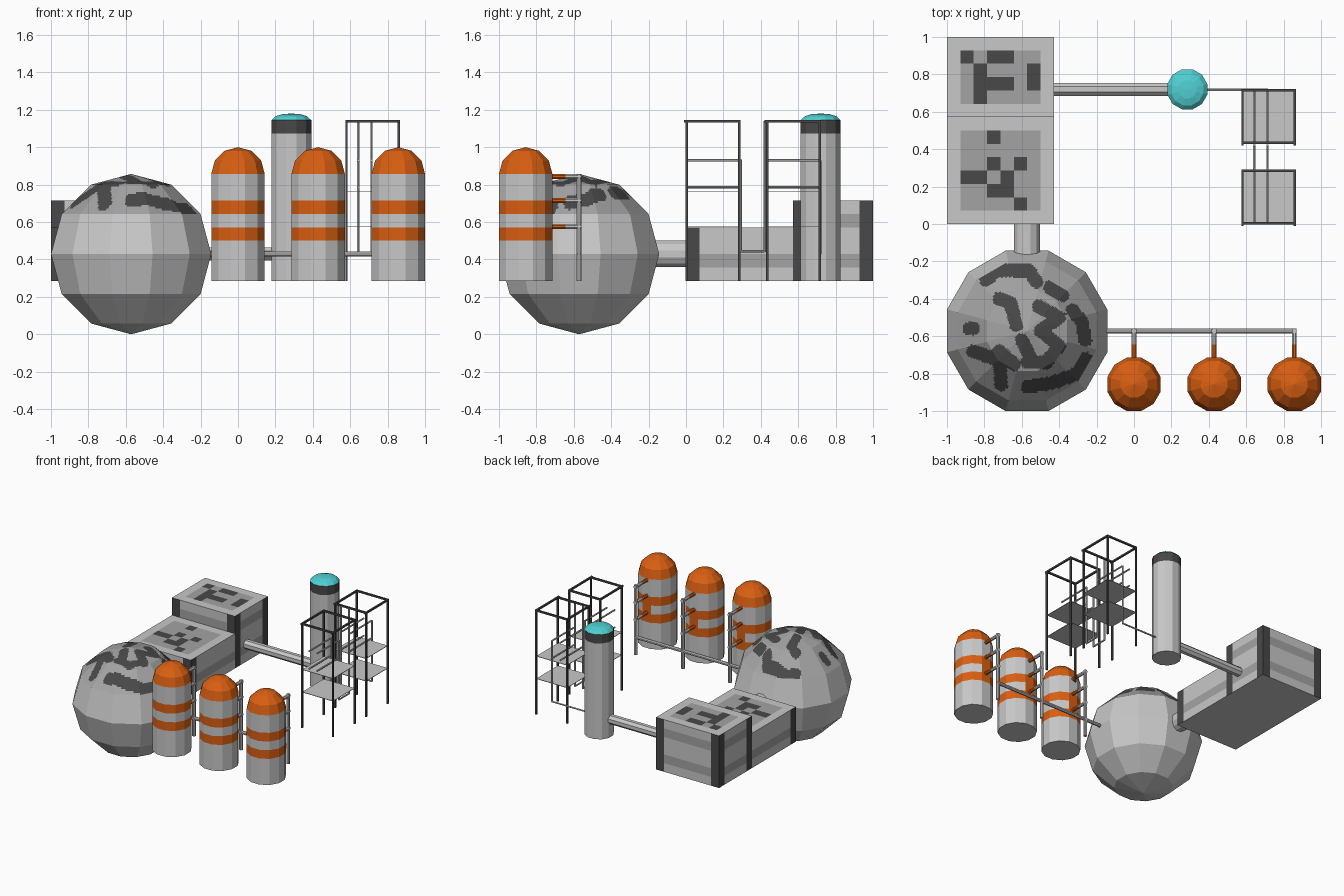
import bpy, bmesh, math
from mathutils import Vector

if "Cube" in bpy.data.objects:
    bpy.data.objects.remove(bpy.data.objects["Cube"])

C = 1 / 14            # module of the whole layout
Z0 = 4 * C            # level on which the raised parts stand


def material(name, r, g, b):
    m = bpy.data.materials.new(name)
    m.diffuse_color = (r, g, b, 1)
    m.use_nodes = True
    m.node_tree.nodes["Principled BSDF"].inputs["Base Color"].default_value = m.diffuse_color
    return m


MATS = [material("light_grey", .58, .58, .58), material("mid_grey", .37, .37, .37),
        material("dark_grey", .065, .065, .065), material("orange", .70, .115, .006),
        material("cyan", .08, .63, .65)]
LIGHT, MID, DARK, ORANGE, CYAN = range(5)


def finish(name, bm, rule):
    """Turn a bmesh into an object; rule(centre, normal) gives the colour of each face."""
    bmesh.ops.recalc_face_normals(bm, faces=bm.faces)
    for f in bm.faces:
        f.material_index = rule(f.calc_center_median(), f.normal)
    me = bpy.data.meshes.new(name)
    bm.to_mesh(me)
    bm.free()
    for m in MATS:
        me.materials.append(m)
    ob = bpy.data.objects.new(name, me)
    bpy.context.collection.objects.link(ob)
    return ob


def lathe(x, y, profile, sides=12):
    """Revolve (apothem, z) points; flat sides face the axes."""
    bm = bmesh.new()
    k = 1 / math.cos(math.pi / sides)
    rings = []
    for r, z in profile:
        if r == 0:
            rings.append([bm.verts.new((x, y, z))] * sides)
        else:
            rings.append([bm.verts.new((x + r * k * math.cos((i + .5) * math.tau / sides),
                                        y + r * k * math.sin((i + .5) * math.tau / sides), z))
                          for i in range(sides)])
    for a, b in zip(rings, rings[1:]):
        for i in range(sides):
            j = (i + 1) % sides
            bm.faces.new(list(dict.fromkeys((a[i], a[j], b[j], b[i]))))
    for end, r in ((rings[0], profile[0][0]), (rings[-1], profile[-1][0])):
        if r:
            bm.faces.new(end)
    return bm


def pipe(name, a, b, r, mat=LIGHT, sides=8):
    a, b = Vector(a), Vector(b)
    bm = lathe(0, 0, [(r, 0), (r, (b - a).length)], sides)
    rot = (b - a).to_track_quat('Z', 'Y').to_matrix().to_4x4()
    rot.translation = a
    bm.transform(rot)
    return finish(name, bm, lambda c, n: mat)


def box(lo, hi):
    bm = bmesh.new()
    bmesh.ops.create_cube(bm, size=1)
    for v in bm.verts:
        v.co = [(l + h) / 2 + c * (h - l) for l, h, c in zip(lo, hi, v.co)]
    return bm


def slab(name, lo, hi, mat):
    return finish(name, box(lo, hi), lambda c, n: mat)


# --- spherical tank with a blotched cap
S, R = -8 * C, 6 * C
bm = lathe(S, S, [(R * math.sin(a), R - R * math.cos(a) if 0 < i < 6 else R * (i // 3))
                  for i, a in enumerate([k * math.pi / 6 if k % 6 else 0 for k in range(7)])])
cap = [e for e in bm.edges if all(v.co.z > R * 1.49 for v in e.verts)]
bmesh.ops.subdivide_edges(bm, edges=cap, cuts=15, use_grid_fill=True)
STROKES = [  # centre lines of the dark blotches, in plan
    [(-.79, -.30), (-.74, -.25), (-.56, -.25), (-.52, -.31)], [(-.45, -.34), (-.38, -.38)],
    [(-.72, -.40), (-.66, -.42), (-.63, -.54)], [(-.88, -.56), (-.86, -.56)],
    [(-.33, -.46), (-.28, -.52), (-.26, -.62)], [(-.51, -.44), (-.40, -.50), (-.50, -.57)],
    [(-.50, -.57), (-.40, -.65), (-.47, -.74), (-.57, -.74)], [(-.60, -.62), (-.55, -.72)],
    [(-.86, -.68), (-.72, -.73), (-.71, -.86)], [(-.57, -.87), (-.44, -.85), (-.30, -.80), (-.26, -.72)],
    [(-.72, -.68), (-.64, -.75)]]


def near(p, a, b):
    a, b = Vector(a), Vector(b)
    t = max(0, min(1, (p - a).dot(b - a) / (b - a).length_squared))
    return (p - a - t * (b - a)).length < .036


def sphere_rule(c, n):
    if c.z < R * 1.5:
        return LIGHT
    p = c.xy
    return DARK if any(near(p, a, b) for s in STROKES for a, b in zip(s, s[1:])) else MID


finish("sphere_tank", bm, sphere_rule)


# --- two box modules: striped sides, dark corners, blotched roof panel
def module(name, y0, ny, nz, roof):
    bm = box((-1, y0, Z0), (-1 + 8 * C, y0 + ny * C, Z0 + nz * C))
    for axis, (start, n) in enumerate(((-1, 8), (y0, ny), (Z0, nz))):
        no = Vector([float(axis == i) for i in range(3)])
        for k in range(1, n):
            bmesh.ops.bisect_plane(bm, geom=bm.verts[:] + bm.edges[:] + bm.faces[:],
                                   plane_co=no * (start + k * C), plane_no=no)

    def rule(c, n):
        i, j, k = int((c.x + 1) / C), int((c.y - y0) / C), int((c.z - Z0) / C)
        if n.z < -.5:
            return LIGHT
        if n.z > .5:
            if i in (0, 7) or j in (0, ny - 1):
                return LIGHT
            return DARK if roof[ny - 2 - j][i - 1] == "X" else MID
        if abs(n.x) > .5 and (j == 0 or (j == ny - 1 and nz == 6)):
            return DARK
        if abs(n.y) > .5 and i in (0, 7):
            return DARK
        return MID if k in (1, 4) else LIGHT
    finish(name, bm, rule)


module("low_module", 0, 8, 4, ["..X...", "......", "..X.X.", "XX.X..", "..XX..", "....X."])
module("tall_module", 8 * C, 6, 6, ["X.XX..", ".X...X", ".XXX.X", ".X...."])

# --- connecting tubes
pipe("sphere_tube", (S, -.165, .43), (S, .01, .43), .07, sides=12)
pipe("chimney_tube", (-.44, .72, .43), (.2, .72, .43), .035)

# --- chimney with dark collar and cyan dome
r = .107
finish("chimney", lathe(.285, .72, [(r, Z0), (r, 1.073), (r, 1.145), (r * .98, 1.146),
                                    (r * .8, 1.165), (r * .45, 1.177), (0, 1.18)]),
       lambda c, n: CYAN if c.z > 1.13 else DARK if c.z > 1.073 else LIGHT)

# --- three banded tanks with their feed pipes
r = 2 * C
bands = [(r, z * C) for z in (4, 7, 8, 9, 10, 12)]
dome = [(r * .866, 13 * C), (r * .5, 12 * C + r * .866), (0, 1.0)]


def tank_rule(c, n):
    k = c.z / C
    if k > 12 or 7 < k < 8 or 9 < k < 10:
        return ORANGE
    return ORANGE if 8 < k < 9 and n.y > .9 else LIGHT


for i in range(3):
    x = i * 6 * C
    finish(f"tank_{i + 1}", lathe(x, -12 * C, bands + dome), tank_rule)
    pipe(f"riser_{i + 1}", (x, -.572, Z0), (x, -.572, .857), .013)
    for z in (.575, .715, .843):
        pipe(f"feed_orange_{i + 1}", (x, -.73, z), (x, -.643, z), .013, ORANGE)
        pipe(f"feed_grey_{i + 1}", (x, -.643, z), (x, -.56, z), .013)
pipe("tank_main", (-.17, -.572, .43), (.865, -.572, .43), .013)

# --- two scaffold towers
x0, x1, t = .58, .86, .0065
for name, y0 in (("front", .005), ("back", .435)):
    y1 = y0 + .28
    for x in (x0, x1):
        for y in (y0, y1):
            slab(f"{name}_scaffold_leg", (x - t, y - t, Z0), (x + t, y + t, 1.145), DARK)
        slab(f"{name}_scaffold_rail", (x - t, y0 - .015, 1.132), (x + t, y1 + t, 1.146), DARK)
    for y in (y0, y1):
        slab(f"{name}_scaffold_beam", (x0 - t, y - t, 1.132), (x1 + t, y + t, 1.146), DARK)
    for z in (.575, .76):
        slab(f"{name}_platform", (x0, y0, z), (x1, y1, z + .004), LIGHT)
    for x in (.643, .714):
        for z in (.787, .93):
            pipe(f"{name}_scaffold_pipe", (x, y0, z), (x, y1, z), .006, sides=6)

# --- thin pipes linking the towers and the chimney
for x in (.643, .714):
    pipe("link_pipe", (x, .29, .443), (x, .42, .443), .006, sides=6)
    pipe("front_drop_pipe", (x, .293, .44), (x, .293, .935), .006, sides=6)
    pipe("back_drop_pipe", (x, .42, .44), (x, .42, 1.14), .006, sides=6)
pipe("chimney_link_pipe", (.39, .718, .43), (.714, .718, .43), .006, sides=6)
pipe("chimney_riser_pipe", (.714, .718, .43), (.714, .718, .93), .006, sides=6)
